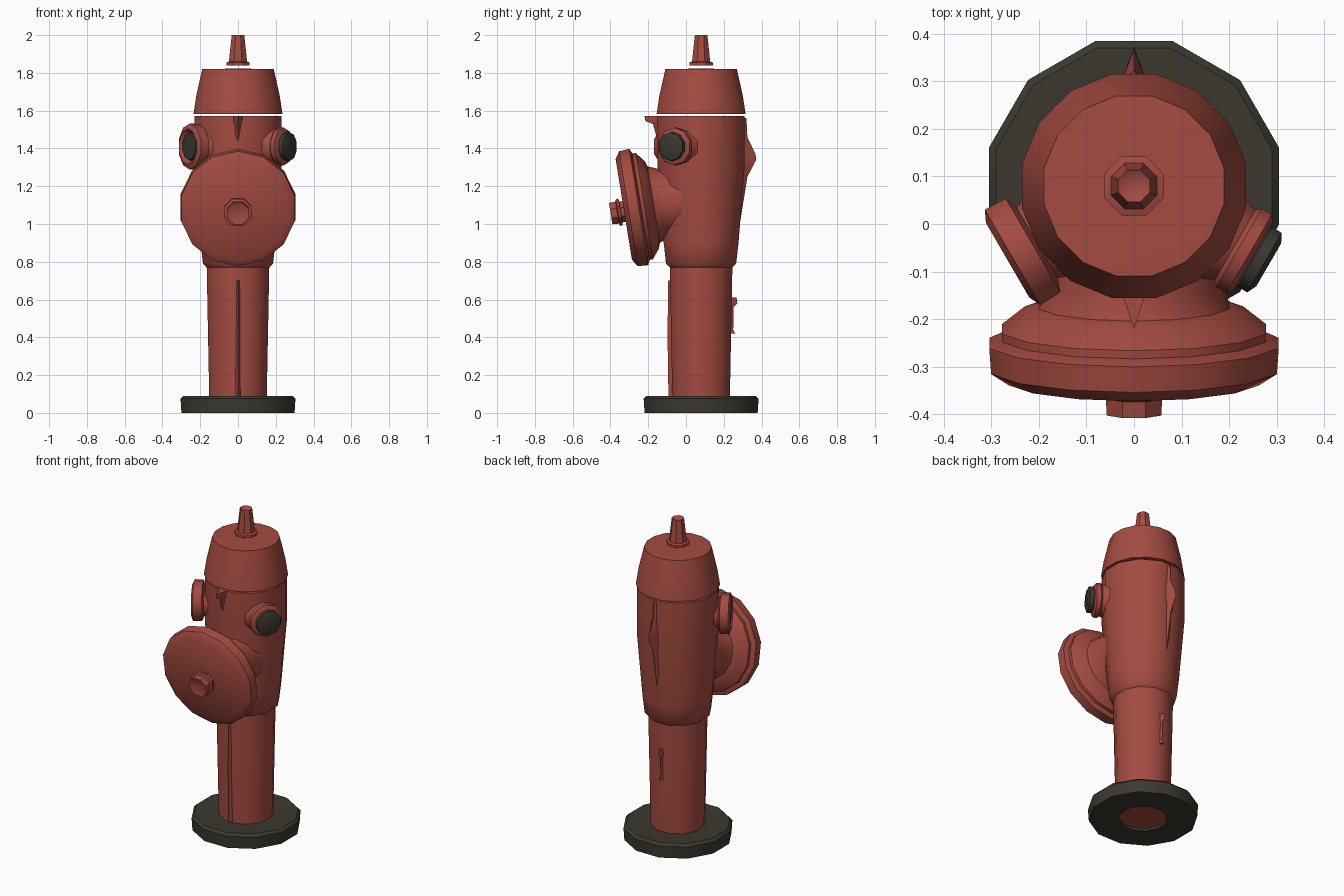
import bpy, bmesh, math
from mathutils import Vector

if "Cube" in bpy.data.objects:
    bpy.data.objects.remove(bpy.data.objects["Cube"])

AXIS_Y = 0.08  # the standpipe sits slightly behind the origin


def material(name, rgb):
    m = bpy.data.materials.new(name)
    m.diffuse_color = (*rgb, 1)
    m.use_nodes = True
    m.node_tree.nodes["Principled BSDF"].inputs["Base Color"].default_value = m.diffuse_color
    return m


RED = material("faded_red", (0.37, 0.071, 0.052))
DARK = material("dark_iron", (0.045, 0.040, 0.030))


def finish(name, bm, mat, angle=40):
    bmesh.ops.recalc_face_normals(bm, faces=bm.faces)
    mesh = bpy.data.meshes.new(name)
    bm.to_mesh(mesh)
    bm.free()
    mesh.materials.append(mat)
    ob = bpy.data.objects.new(name, mesh)
    bpy.context.collection.objects.link(ob)
    bpy.ops.object.select_all(action='DESELECT')
    ob.select_set(True)
    bpy.context.view_layer.objects.active = ob
    bpy.ops.object.shade_smooth_by_angle(angle=math.radians(angle))
    return ob


def lathe(name, profile, mat, loc=(0, AXIS_Y, 0), axis=(0, 0, 1), segs=12, closed=False):
    """Revolve (radius, height) points around an axis through loc."""
    bm = bmesh.new()
    turn = Vector(axis).to_track_quat('Z', 'Y')
    rings = []
    for r, h in profile:
        count = segs if r > 0 else 1
        rings.append([bm.verts.new(Vector(loc) + turn @ Vector((
            r * math.cos(math.tau * (i + 0.5) / segs),
            r * math.sin(math.tau * (i + 0.5) / segs), h))) for i in range(count)])
    pairs = list(zip(rings, rings[1:]))
    if closed:
        pairs.append((rings[-1], rings[0]))
    for a, b in pairs:
        for i in range(segs):
            j = (i + 1) % segs
            if len(a) == 1:
                bm.faces.new((a[0], b[i], b[j]))
            elif len(b) == 1:
                bm.faces.new((a[i], a[j], b[0]))
            else:
                bm.faces.new((a[i], a[j], b[j], b[i]))
    return finish(name, bm, mat)


def ridge(name, points, half_width):
    """Triangular rib on x = 0; points are (z, crest y, root y)."""
    bm = bmesh.new()
    rows = [[bm.verts.new(p) for p in ((-half_width, root, z), (0, crest, z), (half_width, root, z))]
            for z, crest, root in points]
    for a, b in zip(rows, rows[1:]):
        for i in range(3):
            j = (i + 1) % 3
            bm.faces.new((a[i], a[j], b[j], b[i]))
    bm.faces.new(rows[0])
    bm.faces.new(rows[-1])
    return finish(name, bm, RED, 30)


# Ground flange: a flat dark ring around the pipe
lathe("base_flange", [(0.14, 0), (0.31, 0), (0.315, 0.075), (0.30, 0.09), (0.14, 0.085)],
      DARK, closed=True)

# Lower pipe and the wider barrel above it
lathe("lower_pipe", [(0, 0.015), (0.155, 0.015), (0.158, 0.1), (0.172, 0.8)], RED)
lathe("barrel", [(0.165, 0.765), (0.192, 0.79), (0.205, 0.9), (0.238, 1.3),
                 (0.238, 1.572), (0, 1.572)], RED)

# Bonnet and the finial hovering just above it
lathe("bonnet", [(0, 1.583), (0.24, 1.583), (0.225, 1.68), (0.193, 1.82), (0, 1.823)], RED, segs=16)
lathe("top_finial", [(0, 1.84), (0.067, 1.84), (0.067, 1.855), (0.052, 1.86),
                     (0.036, 2.0), (0, 1.98)], RED, segs=8)

# Large front outlet, leaning slightly downward, with its cap and nut
LEAN = (0, -0.987, -0.16)
lathe("front_outlet_neck", [(0.20, -0.30), (0.185, -0.16), (0.205, -0.11), (0.235, -0.10),
                            (0.285, -0.06), (0.285, -0.02)], RED, (0, -0.28, 1.085), LEAN, 14)
lathe("front_cap", [(0, -0.04), (0.28, -0.045), (0.312, -0.03), (0.308, 0.025),
                    (0.27, 0.05), (0, 0.04)], RED, (0, -0.28, 1.085), LEAN, 14)
lathe("front_cap_nut", [(0.06, 0), (0.06, 0.04), (0.078, 0.042), (0.078, 0.055),
                        (0.064, 0.06), (0.062, 0.095), (0, 0.075)],
      RED, (0, -0.305, 1.07), LEAN, 8)

# Two angled side outlets: the left is a wide collar, the right has a projecting plug
outlets = {
    "left": (-1, [(0.12, -0.12), (0.09, -0.04), (0.12, -0.03), (0.122, 0.02),
                  (0.095, 0.032), (0.075, 0.01), (0, 0.01)],
             [(0.078, 0.005), (0.07, 0.025), (0, 0.03)]),
    "right": (1, [(0.125, -0.12), (0.09, -0.03), (0.1, -0.02), (0.1, 0.005),
                  (0.085, 0.015), (0, 0.015)],
              [(0.06, 0.01), (0.076, 0.018), (0.076, 0.042), (0.055, 0.052), (0, 0.045)]),
}
for side, (s, collar, plug) in outlets.items():
    place = dict(loc=(s * 0.238, -0.06, 1.41), axis=(s * 0.86, -0.5, 0), segs=10)
    lathe(side + "_outlet_collar", collar, RED, **place)
    lathe(side + "_outlet_plug", plug, DARK, **place)

# Ribs: front beak under the bonnet, back hinge bump and the pipe seams
ridge("front_beak", [(1.44, -0.15, -0.13), (1.53, -0.175, -0.13), (1.545, -0.215, -0.13),
                     (1.572, -0.22, -0.13)], 0.03)
ridge("back_bump", [(1.0, 0.285, 0.27), (1.25, 0.325, 0.29), (1.34, 0.372, 0.29),
                    (1.37, 0.368, 0.29), (1.46, 0.325, 0.29), (1.56, 0.32, 0.29)], 0.03)
ridge("back_seam", [(0.42, 0.262, 0.22), (0.44, 0.25, 0.22), (0.56, 0.252, 0.22),
                    (0.58, 0.272, 0.22), (0.61, 0.268, 0.22)], 0.02)
ridge("front_seam", [(0.09, -0.093, -0.06), (0.42, -0.098, -0.06), (0.7, -0.094, -0.07)], 0.02)
